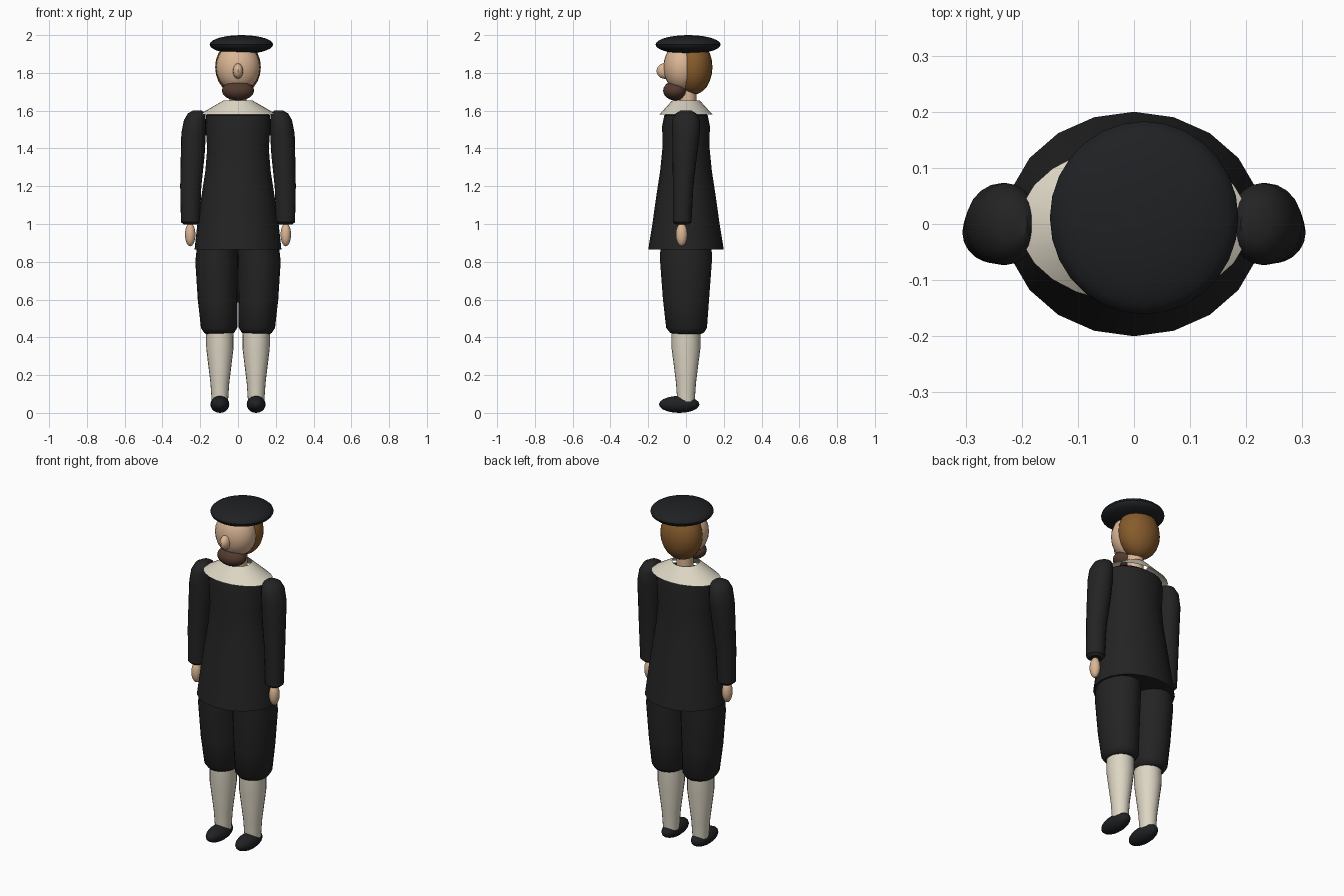
import bpy, bmesh
from math import sin, cos, pi, radians
from mathutils import Matrix

cube = bpy.data.objects.get("Cube")
if cube:
    bpy.data.objects.remove(cube, do_unlink=True)


def material(name, r, g, b):
    m = bpy.data.materials.new(name)
    m.use_nodes = True
    m.diffuse_color = (r, g, b, 1)
    m.node_tree.nodes["Principled BSDF"].inputs["Base Color"].default_value = (r, g, b, 1)
    return m


BLACK = material("black cloth", 0.017, 0.017, 0.017)
DARK = material("black felt and leather", 0.014, 0.015, 0.017)
LINEN = material("cream linen", 0.72, 0.67, 0.55)
SKIN = material("skin", 0.71, 0.47, 0.30)
HAIR = material("brown hair", 0.24, 0.105, 0.025)
BEARD = material("dark brown beard", 0.085, 0.042, 0.027)


def finish(bm, name, mat):
    bmesh.ops.recalc_face_normals(bm, faces=bm.faces)
    me = bpy.data.meshes.new(name)
    bm.to_mesh(me)
    bm.free()
    me.materials.append(mat)
    ob = bpy.data.objects.new(name, me)
    bpy.context.collection.objects.link(ob)
    bpy.ops.object.select_all(action="DESELECT")
    ob.select_set(True)
    bpy.context.view_layer.objects.active = ob
    bpy.ops.object.shade_smooth_by_angle(angle=radians(40))
    return ob


def loft(name, mat, rings, sides=20, caps=True):
    """Skin of elliptical rings given as (z, x, y, radius x, radius y)."""
    bm = bmesh.new()
    loops = [[bm.verts.new((x + rx * cos(2 * pi * i / sides), y + ry * sin(2 * pi * i / sides), z))
              for i in range(sides)] for z, x, y, rx, ry in rings]
    for a, b in zip(loops, loops[1:]):
        for i in range(sides):
            j = (i + 1) % sides
            bm.faces.new((a[i], a[j], b[j], b[i]))
    if caps:
        bm.faces.new(loops[0])
        bm.faces.new(loops[-1])
    return finish(bm, name, mat)


def ball(name, mat, centre, radii, sides=24):
    bm = bmesh.new()
    bmesh.ops.create_uvsphere(bm, u_segments=sides, v_segments=sides // 2, radius=1,
                              matrix=Matrix.Translation(centre) @ Matrix.Diagonal((*radii, 1)))
    return finish(bm, name, mat)


# Head
ball("face", SKIN, (0, -0.02, 1.83), (0.117, 0.1, 0.13))
ball("hair", HAIR, (0, 0.04, 1.83), (0.121, 0.1, 0.145))
ball("beard", BEARD, (0, -0.056, 1.706), (0.085, 0.065, 0.052))
nose = ball("nose", SKIN, (0, -0.112, 1.81), (0.028, 0.045, 0.042), 12)
loft("neck", SKIN, [(1.58, 0, 0.01, 0.045, 0.045), (1.74, 0, 0.01, 0.045, 0.045)])
ball("beret", DARK, (0.018, 0.011, 1.95), (0.168, 0.172, 0.05), 28)

# Collar and coat
loft("collar", LINEN, [(1.58, 0, 0, 0.205, 0.14), (1.655, 0, 0, 0.075, 0.072)], 24, caps=False)
loft("coat", BLACK, [(0.865, 0, 0, 0.23, 0.2), (1.0, 0, 0, 0.215, 0.178), (1.15, 0, 0, 0.193, 0.157),
                     (1.28, 0, 0, 0.173, 0.137), (1.4, 0, 0, 0.163, 0.125), (1.52, 0, 0, 0.172, 0.126),
                     (1.575, 0, 0, 0.17, 0.115), (1.6, 0, 0, 0.13, 0.08)])

# Limbs, mirrored
for side, s in (("left", 1), ("right", -1)):
    loft(side + "_sleeve", BLACK, [(z, s * x, y, rx, ry) for z, x, y, rx, ry in (
        (0.997, 0.252, -0.02, 0.035, 0.035), (1.01, 0.252, -0.02, 0.05, 0.049),
        (1.2, 0.25, -0.015, 0.056, 0.054), (1.36, 0.24, -0.007, 0.063, 0.065),
        (1.48, 0.235, 0, 0.065, 0.073), (1.55, 0.228, 0, 0.058, 0.073),
        (1.585, 0.22, 0, 0.046, 0.055), (1.6, 0.215, 0, 0.025, 0.03))])
    ball(side + "_hand", SKIN, (s * 0.253, -0.023, 0.944), (0.028, 0.031, 0.062), 16)
    loft(side + "_breeches", BLACK, [(z, s * x, y, rx, ry) for z, x, y, rx, ry in (
        (0.418, 0.1, 0.005, 0.07, 0.075), (0.425, 0.1, 0.005, 0.08, 0.09),
        (0.45, 0.1, 0.003, 0.096, 0.108), (0.6, 0.107, 0, 0.106, 0.122),
        (0.8, 0.112, 0, 0.114, 0.137), (0.95, 0.105, 0, 0.105, 0.135))])
    loft(side + "_stocking", LINEN, [(z, s * 0.096, y, rx, ry) for z, y, rx, ry in (
        (0.06, 0, 0.043, 0.046), (0.16, 0, 0.05, 0.053),
        (0.34, 0, 0.072, 0.076), (0.45, 0, 0.073, 0.076))])
    ball(side + "_shoe", DARK, (s * 0.096, -0.036, 0.045), (0.05, 0.107, 0.045), 20)
